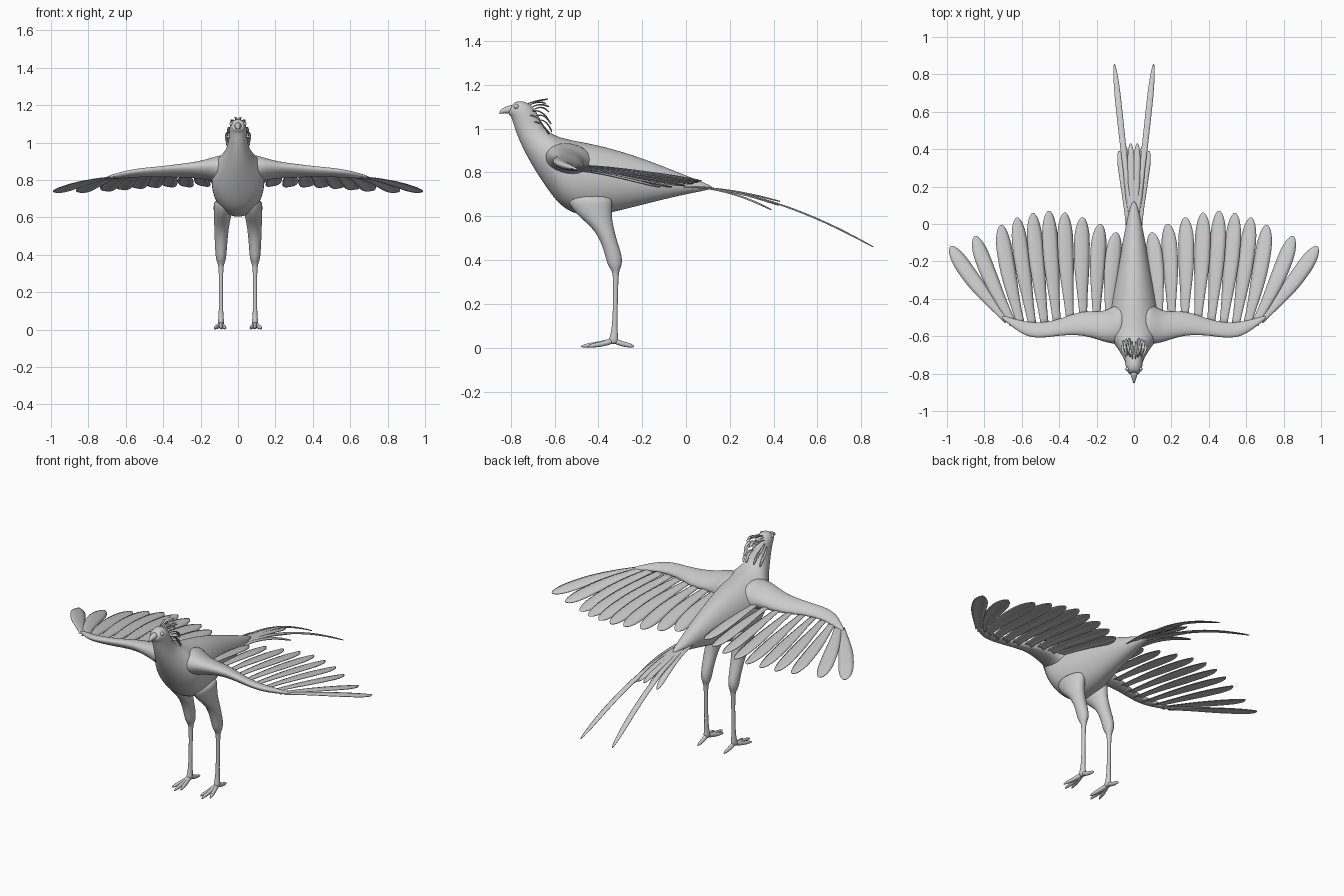
import bpy, bmesh, math
from mathutils import Vector as V


def finish(name, bm, subsurf=0, thick=0):
    bmesh.ops.recalc_face_normals(bm, faces=bm.faces)
    me = bpy.data.meshes.new(name)
    bm.to_mesh(me)
    bm.free()
    for p in me.polygons:
        p.use_smooth = True
    ob = bpy.data.objects.new(name, me)
    bpy.context.collection.objects.link(ob)
    if thick:
        m = ob.modifiers.new("thickness", 'SOLIDIFY')
        m.thickness = thick
        m.offset = 0
    if subsurf:
        m = ob.modifiers.new("smooth", 'SUBSURF')
        m.levels = m.render_levels = subsurf
    return ob


def loft(bm, rings, n=16):
    """Skin elliptical rings given as (centre, half axis a, half axis b)."""
    loops = []
    for c, a, b in rings:
        loops.append([bm.verts.new(V(c) + V(a) * math.cos(2 * math.pi * i / n)
                                   + V(b) * math.sin(2 * math.pi * i / n)) for i in range(n)])
    for p, q in zip(loops, loops[1:]):
        for i in range(n):
            bm.faces.new((p[i], p[(i + 1) % n], q[(i + 1) % n], q[i]))
    bm.faces.new(loops[0])
    bm.faces.new(loops[-1])


def feather(bm, root, ctrl, tip, w, base=0.5, roll=0.0, n=16):
    """Cambered blade along a quadratic curve, rounded at the tip."""
    root, ctrl, tip = V(root), V(ctrl), V(tip)
    rows = []
    for i in range(n + 1):
        t = 1 - (1 - i / n) ** 1.4
        p = root * (1 - t) ** 2 + ctrl * 2 * t * (1 - t) + tip * t * t
        tan = (ctrl - root) * (1 - t) + (tip - ctrl) * t
        side = tan.cross(V((0, 0, 1))).normalized()
        side = (side + V((0, 0, roll))).normalized()
        up = side.cross(tan).normalized()
        k = min(t / 0.65, 1)
        h = w * (base + (1 - base) * k * k * (3 - 2 * k))
        if t > 0.75:
            h *= max(0.12, math.sqrt(max(0, 1 - ((t - 0.75) / 0.25) ** 2)))
        rows.append([bm.verts.new(p + side * h * u - up * 0.2 * h * u * u)
                     for u in (-1, -0.5, 0, 0.5, 1)])
    for a, b in zip(rows, rows[1:]):
        for j in range(4):
            bm.faces.new((a[j], a[j + 1], b[j + 1], b[j]))


# Body, neck and head: top y,z / bottom y,z / half width
profile = [
    (.125, .736, .125, .724, .012), (.016, .78, -.03, .695, .045),
    (-.21, .872, -.21, .648, .083), (-.39, .925, -.35, .612, .118),
    (-.52, .948, -.46, .592, .14), (-.575, .962, -.56, .63, .145),
    (-.605, .975, -.62, .705, .13), (-.622, .985, -.678, .79, .098),
    (-.642, 1.005, -.742, .90, .064), (-.665, 1.04, -.777, .985, .05),
    (-.685, 1.085, -.792, 1.035, .047), (-.722, 1.122, -.798, 1.053, .045),
    (-.765, 1.128, -.806, 1.06, .036), (-.792, 1.115, -.812, 1.068, .025)]
bm = bmesh.new()
loft(bm, [((0, (a + c) / 2, (b + d) / 2), (w, 0, 0), (0, (a - c) / 2, (b - d) / 2))
          for a, b, c, d, w in profile], 20)
finish("body", bm, 2)

# Hooked beak
bm = bmesh.new()
loft(bm, [((0, y, z), (w, 0, 0), (0, 0, h)) for y, z, w, h in
          [(-.785, 1.088, .024, .024), (-.81, 1.087, .018, .019), (-.832, 1.083, .011, .013),
           (-.846, 1.077, .006, .009), (-.852, 1.07, .003, .005)]], 12)
finish("beak", bm, 1)

# Wing feather tips and roots, outermost first
tips = [(.98, -.12, .735), (.85, -.065, .735), (.71, -.005, .742), (.625, .035, .75),
        (.54, .058, .757), (.455, .07, .762), (.37, .06, .765), (.275, .035, .765),
        (.18, .0, .768), (.095, -.045, .77)]
roots = [(.675, -.515), (.645, -.535), (.60, -.55), (.54, -.555), (.475, -.55),
         (.41, -.54), (.34, -.52), (.27, -.50), (.20, -.50), (.135, -.50)]

# Crest plumes: root, bend, tip
crest = [((.008, -.72, 1.115), (.01, -.68, 1.13), (.012, -.63, 1.135)),
         ((.02, -.71, 1.11), (.03, -.67, 1.13), (.035, -.64, 1.115)),
         ((.03, -.70, 1.10), (.04, -.66, 1.12), (.03, -.625, 1.10)),
         ((.01, -.69, 1.09), (.012, -.65, 1.11), (.012, -.625, 1.075)),
         ((.035, -.70, 1.08), (.055, -.66, 1.09), (.05, -.63, 1.045)),
         ((.03, -.68, 1.06), (.05, -.64, 1.07), (.04, -.615, 1.02)),
         ((.042, -.71, 1.06), (.07, -.67, 1.06), (.06, -.645, 1.0)),
         ((.02, -.67, 1.04), (.03, -.63, 1.04), (.025, -.612, .985)),
         ((.04, -.69, 1.03), (.065, -.65, 1.03), (.055, -.625, .975))]

for s, tag in ((1, "left"), (-1, "right")):
    def m(p):
        return (p[0] * s, p[1], p[2])

    # Wing arm: x, front y, back y, centre z, half thickness, chord tilt
    bm = bmesh.new()
    loft(bm, [((x * s, (f + b) / 2, z), (0, (b - f) / 2, -k), (0, 0, h)) for x, f, b, z, h, k in
              [(.04, -.64, -.40, .845, .095, .01), (.10, -.645, -.43, .855, .078, .015),
               (.15, -.635, -.465, .858, .056, .018), (.22, -.61, -.465, .853, .042, .018),
               (.30, -.592, -.468, .85, .033, .018), (.40, -.597, -.51, .845, .026, .015),
               (.50, -.612, -.53, .841, .022, .012), (.58, -.602, -.522, .833, .019, .01),
               (.65, -.552, -.505, .822, .014, .006), (.71, -.503, -.485, .81, .006, .002)]])
    finish(tag + "_wing_arm", bm, 2)

    # Flight feathers
    bm = bmesh.new()
    for i, (t, r) in enumerate(zip(tips, roots)):
        root = (r[0], r[1], .815 + .002 * i)
        out = .02 if i < 3 else .01
        ctrl = ((r[0] + t[0]) / 2 + out, (r[1] + t[1]) / 2 - out, (root[2] + t[2]) / 2 + .025)
        feather(bm, m(root), m(ctrl), m(t), .042, .5, .16 * s)
    finish(tag + "_flight_feathers", bm, 0, .004)

    # Tail fan and long streamer
    bm = bmesh.new()
    for x, y, z in ((.08, .39, .63), (.05, .425, .65), (.018, .43, .668)):
        feather(bm, m((x * .4, -.01, .735)), m((x * .6, .2, .735)), m((x, y, z)), .019, .6)
    feather(bm, m((.015, .03, .738)), m((.06, .42, .71)), m((.105, .855, .46)), .016, .7)
    finish(tag + "_tail_feathers", bm, 0, .004)

    # Crest
    bm = bmesh.new()
    for r, c, t in crest:
        feather(bm, m(r), m(c), m(t), .007, .4, .3 * s, 10)
    finish(tag + "_crest", bm, 0, .004)

    # Leg: x, y, z, half width, half depth
    bm = bmesh.new()
    loft(bm, [((x * s, y, z), (a, 0, 0), (0, b, 0)) for x, y, z, a, b in
              [(.075, -.44, .70, .055, .11), (.08, -.435, .65, .052, .10),
               (.083, -.415, .60, .046, .077), (.088, -.38, .55, .04, .05),
               (.09, -.353, .49, .036, .038), (.091, -.33, .42, .031, .039),
               (.091, -.325, .38, .028, .034), (.091, -.322, .355, .019, .02),
               (.091, -.32, .335, .012, .012), (.091, -.322, .2, .0105, .0105),
               (.091, -.326, .07, .012, .013), (.091, -.33, .045, .018, .022),
               (.091, -.332, .015, .016, .022)]])
    finish(tag + "_leg", bm, 2)

    # Toes
    bm = bmesh.new()
    for x, y in ((.065, -.455), (.091, -.482), (.128, -.45), (.088, -.235)):
        a, b = V((.091 * s, -.33, .034)), V((x * s, y, .006))
        side = (b - a).cross(V((0, 0, 1))).normalized()
        loft(bm, [((*a.lerp(b, t).xy, z), side * r, (0, 0, h)) for t, z, r, h in
                  [(0, .032, .014, .016), (.3, .021, .012, .013), (.6, .013, .011, .012),
                   (.8, .011, .009, .010), (1, .005, .003, .004)]], 10)
    finish(tag + "_toes", bm, 1)

    # Eye
    bm = bmesh.new()
    bmesh.ops.create_uvsphere(bm, u_segments=16, v_segments=10, radius=.011)
    bmesh.ops.translate(bm, verts=bm.verts, vec=(.034 * s, -.775, 1.10))
    finish(tag + "_eye", bm)
